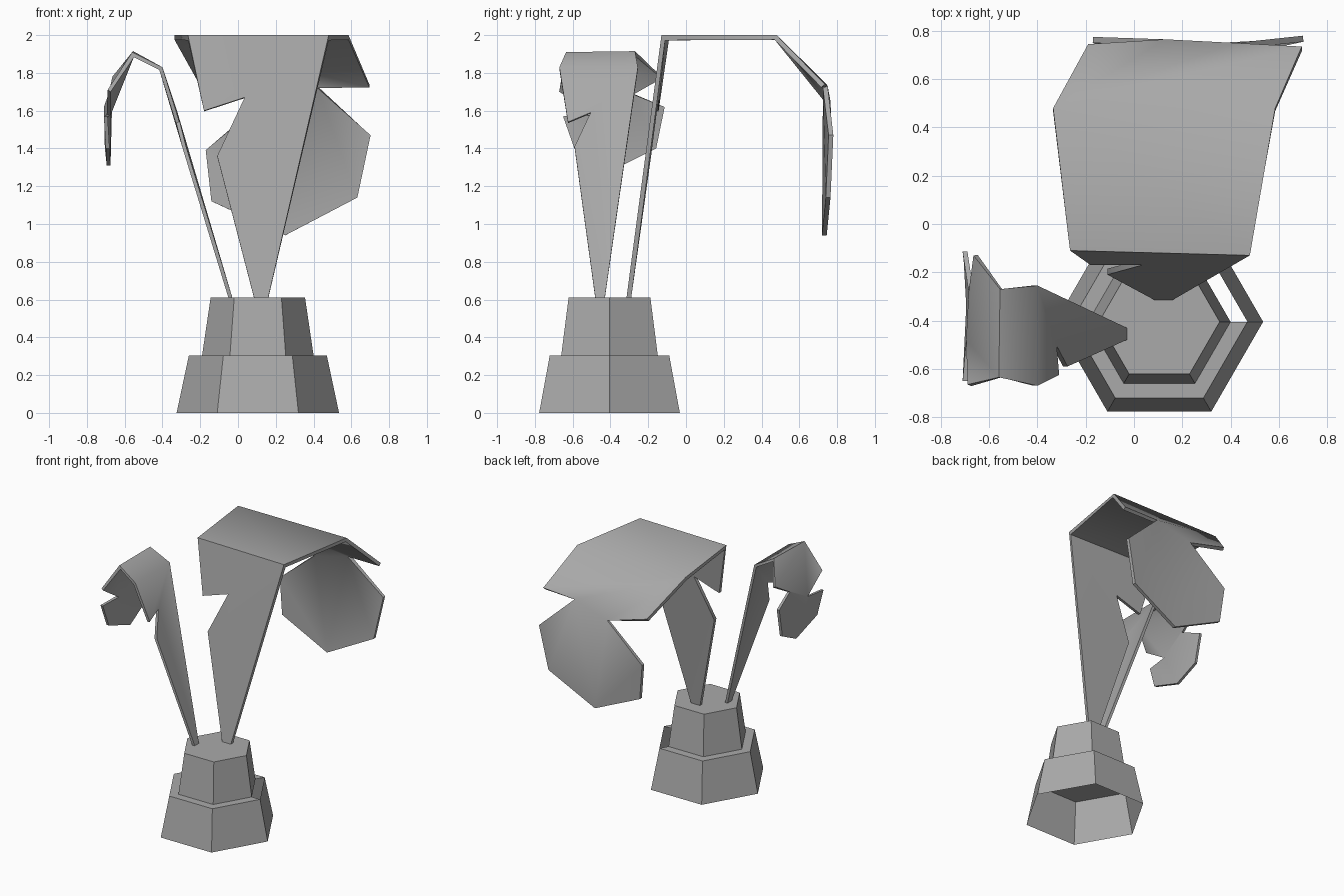
import bpy
import bmesh
from math import cos, sin, pi, radians

old = bpy.data.objects.get("Cube")
if old:
    bpy.data.objects.remove(old, do_unlink=True)

# Single matte grey for the whole model
grey = bpy.data.materials.new("plain_grey")
grey.use_nodes = True
colour = (0.4, 0.4, 0.4, 1)
grey.diffuse_color = colour
grey.node_tree.nodes["Principled BSDF"].inputs["Base Color"].default_value = colour


def make_object(name, points, faces):
    mesh = bpy.data.meshes.new(name)
    mesh.from_pydata(points, [], faces)
    mesh.materials.append(grey)
    obj = bpy.data.objects.new(name, mesh)
    bpy.context.collection.objects.link(obj)
    return obj


SIDES = 6
CENTRE_X, CENTRE_Y = 0.105, -0.405


def hexagon(radius, z):
    return [(CENTRE_X + radius * cos(2 * pi * i / SIDES),
             CENTRE_Y + radius * sin(2 * pi * i / SIDES), z) for i in range(SIDES)]


def bridge(lower, upper, skip=()):
    """Quads joining two hexagon rings, given by ring number."""
    a, b = lower * SIDES, upper * SIDES
    return [(a + i, a + (i + 1) % SIDES, b + (i + 1) % SIDES, b + i)
            for i in range(SIDES) if i not in skip]


# Lower pot tier: hollow, open underneath, its ledge is open on one side
make_object("lower_pot",
            hexagon(0.43, 0) + hexagon(0.365, 0.305) + hexagon(0.295, 0.305),
            bridge(0, 1) + bridge(1, 2, skip=(0,)))

# Upper pot tier: closed tapered block
floor = tuple(reversed(range(SIDES)))
lid = tuple(range(SIDES, 2 * SIDES))
make_object("upper_pot", hexagon(0.295, 0.305) + hexagon(0.25, 0.61),
            bridge(0, 1) + [floor, lid])

# Both leaves share one panel layout: stem, flap, crown, droop and tip
LEAF_PANELS = [
    (0, 1, 2, 5, 6), (2, 3, 4, 5),
    (2, 8, 3), (2, 7, 8),
    (7, 9, 8), (9, 10, 11, 8), (8, 11, 12),
    (10, 13, 14, 15), (10, 15, 11), (15, 16, 17, 11),
]


def make_leaf(name, stem, crown, droop, tip, thickness):
    leaf = make_object(name, stem + crown + droop + tip, LEAF_PANELS)
    shell = leaf.modifiers.new("thickness", "SOLIDIFY")
    shell.thickness = thickness
    shell.offset = -1
    shell.use_even_offset = True
    bpy.ops.object.select_all(action="DESELECT")
    leaf.select_set(True)
    bpy.context.view_layer.objects.active = leaf
    bpy.ops.object.modifier_apply(modifier=shell.name)
    bpy.ops.object.shade_smooth_by_angle(angle=radians(46))


# Large leaf, bending to the back
make_leaf(
    "large_leaf",
    stem=[(0.085, -0.315, 0.61), (0.16, -0.315, 0.61), (0.48, -0.13, 2), (-0.265, -0.11, 2),
          (-0.18, -0.17, 1.6), (0.035, -0.17, 1.67), (-0.11, -0.21, 1.36)],
    crown=[(0.585, 0.48, 2), (-0.335, 0.48, 2)],
    droop=[(0.695, 0.735, 1.74), (0.42, 0.75, 1.73), (0.13, 0.765, 1.65), (-0.19, 0.745, 1.74)],
    tip=[(0.7, 0.78, 1.47), (0.63, 0.765, 1.14), (0.25, 0.745, 0.94),
         (-0.14, 0.76, 1.12), (-0.17, 0.775, 1.39)],
    thickness=0.025)

# Small leaf, bending to the side
make_leaf(
    "small_leaf",
    stem=[(-0.03, -0.48, 0.61), (-0.03, -0.43, 0.61), (-0.4, -0.255, 1.83), (-0.4, -0.67, 1.83),
          (-0.31, -0.625, 1.54), (-0.32, -0.505, 1.59), (-0.275, -0.59, 1.41)],
    crown=[(-0.555, -0.27, 1.915), (-0.56, -0.635, 1.91)],
    droop=[(-0.665, -0.13, 1.78), (-0.685, -0.28, 1.69), (-0.695, -0.48, 1.58),
           (-0.69, -0.665, 1.71)],
    tip=[(-0.71, -0.115, 1.62), (-0.705, -0.16, 1.4), (-0.695, -0.34, 1.31),
         (-0.7, -0.59, 1.4), (-0.71, -0.65, 1.57)],
    thickness=0.02)
